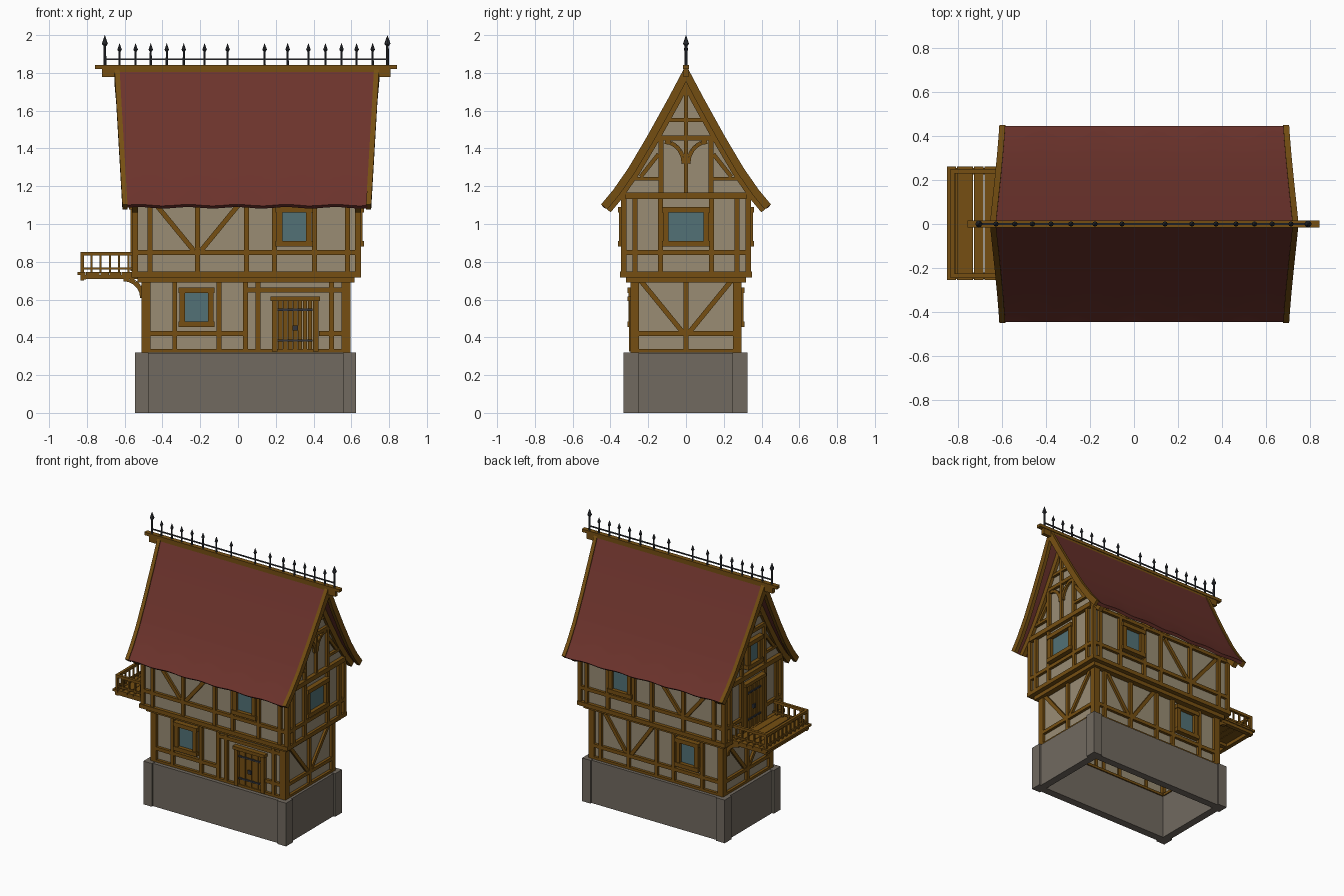
import bpy, bmesh, math
from mathutils import Vector, Matrix

if "Cube" in bpy.data.objects:
    bpy.data.objects.remove(bpy.data.objects["Cube"])

def material(name, rgb):
    m = bpy.data.materials.new(name)
    m.diffuse_color = (*rgb, 1)
    m.use_nodes = True
    m.node_tree.nodes["Principled BSDF"].inputs["Base Color"].default_value = m.diffuse_color
    return m

PLASTER = material("plaster", (.32, .265, .175))
WOOD = material("timber", (.18, .078, .006))
ROOF = material("roof_red", (.15, .033, .025))
STONE = material("stone", (.165, .142, .115))
GLASS = material("glass", (.084, .165, .18))
IRON = material("iron", (.033, .036, .043))
Z = Vector((0, 0, 1))

def finish(bm, name, mat, smooth=False):
    bmesh.ops.recalc_face_normals(bm, faces=bm.faces)
    me = bpy.data.meshes.new(name)
    bm.to_mesh(me)
    bm.free()
    me.materials.append(mat)
    ob = bpy.data.objects.new(name, me)
    bpy.context.collection.objects.link(ob)
    if smooth:
        bpy.context.view_layer.objects.active = ob
        ob.select_set(True)
        bpy.ops.object.shade_smooth_by_angle(angle=math.radians(35))
        ob.select_set(False)
    return ob

def cube(bm, c, a, b, d):
    """Box from a centre and three full edge vectors."""
    m = Matrix((a, b, d)).transposed().to_4x4()
    m.translation = c
    return bmesh.ops.create_cube(bm, size=1, matrix=m)["verts"]

def box(bm, x0, x1, y0, y1, z0, z1):
    return cube(bm, Vector(((x0+x1)/2, (y0+y1)/2, (z0+z1)/2)),
                Vector((x1-x0, 0, 0)), Vector((0, y1-y0, 0)), Vector((0, 0, z1-z0)))

def bar(bm, p, q, w):
    p, q = Vector(p), Vector(q)
    t = (q-p).normalized()
    s = t.cross(Vector((0, 1, 0)) if abs(t.y) < .9 else Z).normalized()
    cube(bm, (p+q)/2, q-p, s*w, t.cross(s)*w)

# Wall planes for the two storeys: x0, x1, half depth
STOREY = [(-.49, .575, .275), (-.54, .63, .325)]

def plane(face, s):
    x0, x1, y = STOREY[s]
    X, Y = Vector((1, 0, 0)), Vector((0, 1, 0))
    return {"front": (-Y*y, X, -Y), "back": (Y*y, X, Y),
            "right": (X*x1, Y, X), "left": (X*x0, Y, -X)}[face]

def beam(bm, face, s, u0, v0, u1, v1, w=.026, d=.02, d0=-.008):
    o, U, n = plane(face, s)
    a, b = o+U*u0+Z*v0, o+U*u1+Z*v1
    side = (b-a).normalized().cross(n)
    cube(bm, (a+b)/2+n*(d+d0)/2, b-a, side*w, n*(d-d0))

def posts(bm, face, s, us, v0, v1, w=.026):
    for u in us:
        beam(bm, face, s, u, v0, u, v1, w)

def window(face, s, u0, u1, v0, v1):
    f = .03
    beam(frames, face, s, u0+f/2, v0, u0+f/2, v1, f, .03)
    beam(frames, face, s, u1-f/2, v0, u1-f/2, v1, f, .03)
    beam(frames, face, s, u0-.006, v0+f/2, u1+.006, v0+f/2, f, .036)
    beam(frames, face, s, u0-.006, v1-f/2, u1+.006, v1-f/2, f, .036)
    beam(glass, face, s, u0+f, (v0+v1)/2, u1-f, (v0+v1)/2, v1-v0-2*f, .008, .001)

def door(face, s, u0, u1, v0, v1):
    for u in (u0+.014, u1-.014):
        beam(frames, face, s, u, v0, u, v1, .028, .028)
    beam(frames, face, s, u0-.008, v1-.01, u1+.008, v1-.01, .024, .036)
    a, b = u0+.03, u1-.03
    n = 7
    for i in range(n):
        u = a+(b-a)*(i+.5)/n
        beam(doors, face, s, u, v0, u, v1-.02, (b-a)/n-.004, .012+.004*(i % 2))
    h = v1-v0
    for k in (.2, .76):
        beam(iron, face, s, a, v0+h*k, b, v0+h*k, .012, .021)
    beam(iron, face, s, (a+b)/2-.014, v0+h*.43, (a+b)/2+.014, v0+h*.43, .028, .026)

# Stone plinth: open ring with corner piers
bm = bmesh.new()
for y0, y1 in ((-.317, -.26), (.26, .313)):
    box(bm, -.53, .61, y0, y1, 0, .317)
for x0, x1 in ((-.53, -.475), (.555, .61)):
    box(bm, x0, x1, -.317, .313, 0, .317)
for x0, x1 in ((-.545, -.475), (.555, .625)):
    for y0, y1 in ((-.33, -.25), (.245, .325)):
        box(bm, x0, x1, y0, y1, 0, .32)
finish(bm, "stone_plinth", STONE)

# Plaster walls: lower box open below, upper storey with gable profile
bm = bmesh.new()
x0, x1, y = STOREY[0]
box(bm, x0, x1, -y, y, .315, .73)
bm.faces.ensure_lookup_table()
bmesh.ops.delete(bm, geom=[min(bm.faces, key=lambda f: f.calc_center_median().z)], context="FACES_ONLY")
finish(bm, "lower_walls", PLASTER)
bm = bmesh.new()
x0, x1, y = STOREY[1]
half = [(y, .725), (y, 1.2), (.3, 1.24), (.2, 1.41), (.09, 1.6)]
prof = half + [(0, 1.765)] + [(-a, b) for a, b in reversed(half)]
f = bm.faces.new([bm.verts.new((x0, a, b)) for a, b in prof])
r = bmesh.ops.extrude_face_region(bm, geom=[f])["geom"]
bmesh.ops.translate(bm, vec=(x1-x0, 0, 0), verts=[v for v in r if isinstance(v, bmesh.types.BMVert)])
if not any(len(f.verts) == len(prof) and f.calc_center_median().x < 0 for f in bm.faces):
    bm.faces.new([v for v in bm.verts if v.co.x < 0])
finish(bm, "upper_walls", PLASTER)

timber, frames, glass, doors, iron = (bmesh.new() for _ in range(5))

# Corner posts, sills and jetty rings
for s, (z0, z1), c in ((0, (.32, .72), .046), (1, (.73, 1.19), .03)):
    x0, x1, y = STOREY[s]
    for x in (x0-.02, x1+.02-c):
        for yy in (-y-.02, y+.02-c):
            box(timber, x, x+c, yy, yy+c, z0, z1)
for a, z0, z1 in ((.02, .32, .338), (.042, .69, .722), (.075, .718, .748)):
    x0, x1, y = STOREY[0]
    box(timber, x0-a, x1+a, -y-a, -y+.02, z0, z1)
    box(timber, x0-a, x1+a, y-.02, y+a, z0, z1)
    box(timber, x0-a, x0+.02, -y-a, y+a, z0, z1)
    box(timber, x1-.02, x1+a, -y-a, y+a, z0, z1)

# Long sides
for f in ("front", "back"):
    posts(timber, f, 0, (-.335, -.1, .04), .33, .72)
    beam(timber, f, 0, -.47, .42, .04, .42)
    window(f, 0, -.31, -.13, .455, .665)
    posts(timber, f, 1, (-.465, -.215, .045, .193, .405, .58), .74, 1.18)
    beam(timber, f, 1, -.54, .85, .63, .85)
    beam(timber, f, 1, -.54, 1.13, .63, 1.13)
    for k in (-1, 1):
        beam(timber, f, 1, -.215+k*.225, 1.11, -.215+k*.02, .86, .026, .016)
    window(f, 1, .205, .39, .88, 1.09)
posts(timber, "front", 0, (.105, .495), .33, .7)
beam(timber, "front", 0, .04, .65, .56, .65)
beam(timber, "front", 0, .43, .42, .56, .42)
door("front", 0, .18, .425, .325, .615)
posts(timber, "back", 0, (.27, .5), .33, .72)
beam(timber, "back", 0, .04, .42, .56, .42)
for k in (-1, 1):
    beam(timber, "back", 0, .27+k*.21, .7, .27+k*.02, .43, .026, .016)

# Gable ends
for f in ("right", "left"):
    posts(timber, f, 0, (0,), .33, .7)
    beam(timber, f, 0, -.27, .42, .27, .42)
    posts(timber, f, 1, (-.27, -.135, .135, .27), .74, 1.14)
    beam(timber, f, 1, -.32, 1.15, .32, 1.15, .034, .028)
    posts(timber, f, 1, (-.132, .132), 1.16, 1.46)
    beam(timber, f, 1, -.18, 1.455, .18, 1.455)
    beam(timber, f, 1, -.1, 1.55, .1, 1.55, .02)
    for k in (-1, 1):
        beam(timber, f, 0, k*.24, .7, k*.02, .43, .026, .016)
        beam(timber, f, 1, k*.13, .85, k*.32, .85)
        beam(timber, f, 1, k*.13, 1.24, k*.28, 1.24, .02)
        beam(timber, f, 1, k*.24, 1.25, k*.145, 1.37, .022, .016)
posts(timber, "right", 1, (0,), 1.16, 1.74, .022)
beam(timber, "right", 1, -.14, .85, .14, .85)
window("right", 1, -.122, .122, .88, 1.09)
arc = [(.012+.1*(1-math.cos(i*math.pi/10)), 1.32+.115*math.sin(i*math.pi/10)) for i in range(6)]
for (a, b), (c, d) in zip(arc, arc[1:]):
    for k in (-1, 1):
        beam(timber, "right", 1, k*a, b, k*c, d, .022, .016)
posts(timber, "left", 1, (0,), 1.45, 1.74, .022)
window("left", 1, -.085, .085, 1.2, 1.4)
door("left", 1, -.11, .11, .75, 1.1)

# Rafter ends under the eaves
for x in (-.465, -.215, .045, .193, .405, .58):
    for k in (-1, 1):
        bar(timber, (x, k*.33, 1.17), (x, k*.415, 1.095), .022)

# Balcony
bal = bmesh.new()
for a, b in ((-.85, -.808), (-.804, -.732), (-.728, -.684), (-.68, -.62), (-.616, -.54)):
    box(bal, a, b, -.255, .262, .73, .746)
for yy in (-.235, 0, .24):
    box(bal, -.83, -.5, yy-.015, yy+.015, .708, .731)
box(bal, -.835, -.805, -.25, .255, .706, .731)
for z, w in ((.842, .02), (.765, .012)):
    for yy in (-.235, .24):
        bar(bal, (-.825, yy, z), (-.55, yy, z), w)
    bar(bal, (-.825, -.245, z), (-.825, .25, z), w)
for yy in (-.235, .24):
    for i in range(6):
        x = -.825+.049*i
        bar(bal, (x, yy, .7 if i == 0 else .74), (x, yy, .848), .02 if i == 0 else .011)
    pts = [(-.605+.1*math.sin(i*math.pi/10), yy, .61+.1*math.cos(i*math.pi/10)) for i in range(6)]
    for p, q in zip(pts, pts[1:]):
        bar(bal, p, q, .026)
for i in range(1, 10):
    yy = -.235+.0475*i
    bar(bal, (-.825, yy, .74), (-.825, yy, .84), .011)
finish(bal, "balcony", WOOD)

# Roof profile swept along x, flared towards the ridge
side = [(.445, 1.1), (.38, 1.178), (.3, 1.293), (.2, 1.462), (.09, 1.66)]
LINE = [Vector((-a, b)) for a, b in side] + [Vector((0, 1.83))] + [Vector((a, b)) for a, b in reversed(side)]

def offset(d):
    out = []
    for i, p in enumerate(LINE):
        ns = []
        for a, b in ((i-1, i), (i, i+1)):
            if a >= 0 and b < len(LINE):
                t = (LINE[b]-LINE[a]).normalized()
                ns.append(Vector((-t.y, t.x)))
        n = ns[0] if len(ns) == 1 else (ns[0]+ns[1])/(1+ns[0].dot(ns[1]))
        out.append(p+n*d)
    return out

def sweep(name, mat, xa, xb, d0, d1, n=1, flare=(.04, .04), wave=0, smooth=False):
    bm = bmesh.new()
    loop = list(zip(offset(d1), LINE)) + list(zip(reversed(offset(d0)), reversed(LINE)))
    rings = []
    for i in range(n+1):
        ring = []
        for p, base in loop:
            t = (base.y-1.1)/.73
            a, b = xa-flare[0]*t, xb+flare[1]*t
            dz = wave*math.sin(i*1.1) if t < .01 else 0
            ring.append(bm.verts.new((a+(b-a)*i/n, p.x, p.y+dz)))
        rings.append(ring)
    m = len(loop)
    for r0, r1 in zip(rings, rings[1:]):
        for j in range(m):
            bm.faces.new((r0[j], r0[(j+1) % m], r1[(j+1) % m], r1[j]))
    for r in (rings[0], rings[-1]):
        for j in range(m//2-1):
            bm.faces.new((r[j], r[j+1], r[m-2-j], r[m-1-j]))
    finish(bm, name, mat, smooth)

sweep("roof", ROOF, -.59, .685, -.022, 0, 28, wave=.004, smooth=True)
sweep("left_bargeboard", WOOD, -.612, -.585, -.036, .006, flare=(.043, -.043))
sweep("right_bargeboard", WOOD, .678, .705, -.036, .006, flare=(-.043, .043))
sweep("left_gable_rafter", WOOD, -.562, -.53, -.06, -.02, flare=(0, 0))
sweep("right_gable_rafter", WOOD, .62, .652, -.06, -.02, flare=(0, 0))

# Ridge beams
bm = bmesh.new()
box(bm, -.757, .843, -.017, .017, 1.82, 1.842)
box(bm, -.72, .808, -.013, .013, 1.778, 1.82)
finish(bm, "ridge_beams", WOOD)

# Iron ridge cresting
crest = bmesh.new()
def cone(x, z0, z1, r1, r2):
    bmesh.ops.create_cone(crest, cap_ends=True, segments=8, radius1=r1, radius2=r2, depth=z1-z0,
                          matrix=Matrix.Translation((x, 0, (z0+z1)/2)))
for off in (.748, .67, .585, .505, .42, .33, .22, .098):
    top = 2.0 if off > .7 else 1.957
    k = 1.35 if off > .7 else 1
    for s in (-1, 1):
        x = .043+s*off
        cone(x, 1.835, top-.03*k, .006*k, .005*k)
        cone(x, top-.045*k, top-.034*k, .005, .012*k)
        cone(x, top-.034*k, top, .012*k, .0005)
bar(crest, (-.705, 0, 1.872), (.791, 0, 1.872), .008)
finish(crest, "ridge_cresting", IRON)

finish(timber, "timber_frame", WOOD)
finish(frames, "window_and_door_frames", WOOD)
finish(glass, "window_glass", GLASS)
finish(doors, "door_planks", WOOD)
finish(iron, "door_ironwork", IRON)
